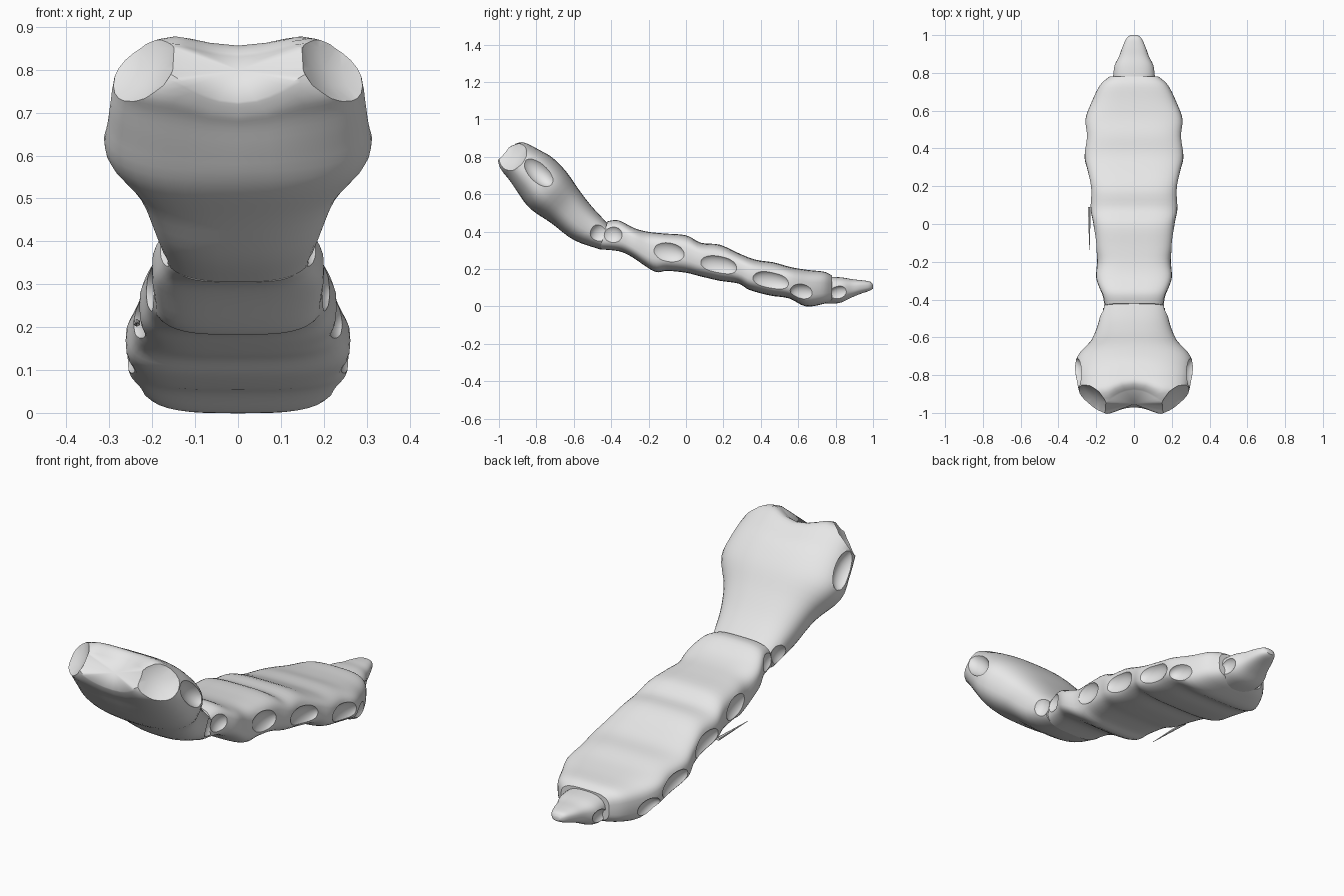
import bpy, bmesh
from math import cos, sin, pi, radians
from mathutils import Matrix, Vector

cube = bpy.data.objects.get("Cube")
if cube:
    bpy.data.objects.remove(cube, do_unlink=True)

bone = bpy.data.materials.new("bone_grey")
bone.use_nodes = True
bone.diffuse_color = (0.8, 0.8, 0.8, 1)
bone.node_tree.nodes["Principled BSDF"].inputs["Base Color"].default_value = (0.8, 0.8, 0.8, 1)
SIDES, STEPS = 40, 4


def make_object(name, bm):
    mesh = bpy.data.meshes.new(name)
    bmesh.ops.recalc_face_normals(bm, faces=bm.faces)
    bm.to_mesh(mesh)
    bm.free()
    mesh.materials.append(bone)
    ob = bpy.data.objects.new(name, mesh)
    bpy.context.collection.objects.link(ob)
    return ob


def smooth_sections(rows):
    """Catmull-Rom interpolation between the key cross-sections."""
    rows = [Vector(r) for r in rows]
    pts = [rows[0]] + rows + [rows[-1]]
    out = []
    for a, b, c, d in zip(pts, pts[1:], pts[2:], pts[3:]):
        for i in range(STEPS):
            t = i / STEPS
            out.append(0.5 * (2 * b + (c - a) * t + (2 * a - 5 * b + 4 * c - d) * t ** 2
                              + (3 * b - a - 3 * c + d) * t ** 3))
    return out + [rows[-1]]


def power(v, e):
    return abs(v) ** e * (1 if v > 0 else -1)


def loft(name, rows, squareness, dip=0):
    """Rows hold upper (y, z), lower (y, z) and half width of each section."""
    bm = bmesh.new()
    rings = []
    sections = smooth_sections(rows)
    for n, (uy, uz, ly, lz, w) in enumerate(sections):
        ring = []
        near_end = max(0, n / (len(sections) - 1) - 0.5) * 2
        for k in range(SIDES):
            a = 2 * pi * k / SIDES
            x = w * power(cos(a), 2 / squareness)
            s = power(sin(a), 2 / squareness)
            # central hollow growing toward the far end
            d = dip * near_end * cos(pi * x / 0.28) if abs(x) < 0.14 else 0
            y = (uy + ly) / 2 + s * (uy - ly) / 2 + d
            z = (uz + lz) / 2 + s * (uz - lz) / 2 - d * 0.8
            ring.append(bm.verts.new((x, y, z)))
        rings.append(ring)
    for r, q in zip(rings, rings[1:]):
        for k in range(SIDES):
            j = (k + 1) % SIDES
            bm.faces.new((r[k], r[j], q[j], q[k]))
    caps = [bm.faces.new(rings[0]), bm.faces.new(rings[-1])]
    bmesh.ops.poke(bm, faces=caps)
    return make_object(name, bm)


def carve(ob, x, y, z, radii, tilt):
    """Scoop a mirrored pair of ellipsoid hollows out of a part."""
    for side in (-1, 1):
        bm = bmesh.new()
        place = (Matrix.Translation((side * x, y, z)) @ Matrix.Rotation(radians(tilt), 4, 'X')
                 @ Matrix.Diagonal((*radii, 1)))
        bmesh.ops.create_uvsphere(bm, u_segments=24, v_segments=14, radius=1, matrix=place)
        cutter = make_object("notch_cutter", bm)
        cutter.hide_render = True
        mod = ob.modifiers.new("notch", 'BOOLEAN')
        mod.operation, mod.solver, mod.object = 'DIFFERENCE', 'EXACT', cutter
        bpy.context.view_layer.objects.active = ob
        bpy.ops.object.modifier_apply(modifier=mod.name)
        bpy.data.objects.remove(cutter, do_unlink=True)


# Flared upper plate
upper_plate = loft("upper_plate", [
    (-.42, .445, -.46, .305, .17), (-.5, .53, -.6, .355, .195), (-.57, .62, -.72, .445, .235),
    (-.64, .72, -.83, .52, .308), (-.72, .8, -.9, .605, .305), (-.8, .85, -.955, .68, .29),
    (-.87, .885, -.99, .72, .27), (-.93, .87, -1.02, .765, .17)], 2.6, 0.05)

# Segmented main body
main_body = loft("main_body", [
    (-.42, .455, -.46, .305, .155), (-.36, .46, -.36, .295, .175), (-.28, .42, -.29, .265, .2),
    (-.21, .4, -.17, .187, .195), (-.12, .39, -.1, .19, .205), (0, .38, 0, .18, .215),
    (.08, .34, .08, .16, .23), (.18, .33, .18, .137, .228), (.28, .285, .28, .122, .245),
    (.37, .25, .34, .088, .262), (.47, .235, .45, .058, .252), (.56, .21, .55, .043, .257),
    (.65, .195, .64, 0, .225), (.74, .185, .73, .012, .18), (.78, .165, .78, .03, .13)], 3.4)

# Blunt tail tip
tail_tip = loft("tail_tip", [
    (.74, .16, .74, .015, .11), (.83, .155, .82, .018, .108), (.89, .145, .88, .045, .08),
    (.94, .14, .93, .066, .062), (.985, .132, .98, .083, .04), (1, .115, 1, .095, .018)], 2.6)

# Collar hollows at the top corners and the first rib hollows below them
carve(upper_plate, .34, -1.04, .9, (.22, .22, .22), 0)
carve(upper_plate, .33, -.79, .725, (.07, .11, .06), -45)

# Rib hollows along both sides
carve(upper_plate, .2, -.46, .39, (.05, .055, .065), -30)
for x, y, z, length, height in [
        (.19, -.4, .385, .06, .055), (.225, -.1, .29, .095, .06), (.25, .17, .22, .105, .058),
        (.275, .455, .135, .105, .056), (.25, .64, .07, .085, .05)]:
    carve(main_body, x, y, z, (.045, length, height), -12)
carve(tail_tip, .115, .82, .07, (.03, .055, .04), 10)

# Thin splinter on the right flank
bm = bmesh.new()
bmesh.ops.create_cone(bm, segments=6, radius1=.009, radius2=.001, depth=.23, cap_ends=True,
                      matrix=Matrix.Translation((-.236, -.025, .21)) @ Matrix.Rotation(pi / 2, 4, 'X'))
splinter = make_object("splinter", bm)

# Soft shading with crisp hollow rims
for ob in (upper_plate, main_body, tail_tip, splinter):
    bpy.ops.object.select_all(action='DESELECT')
    ob.select_set(True)
    bpy.context.view_layer.objects.active = ob
    bpy.ops.object.shade_smooth_by_angle(angle=radians(32))
